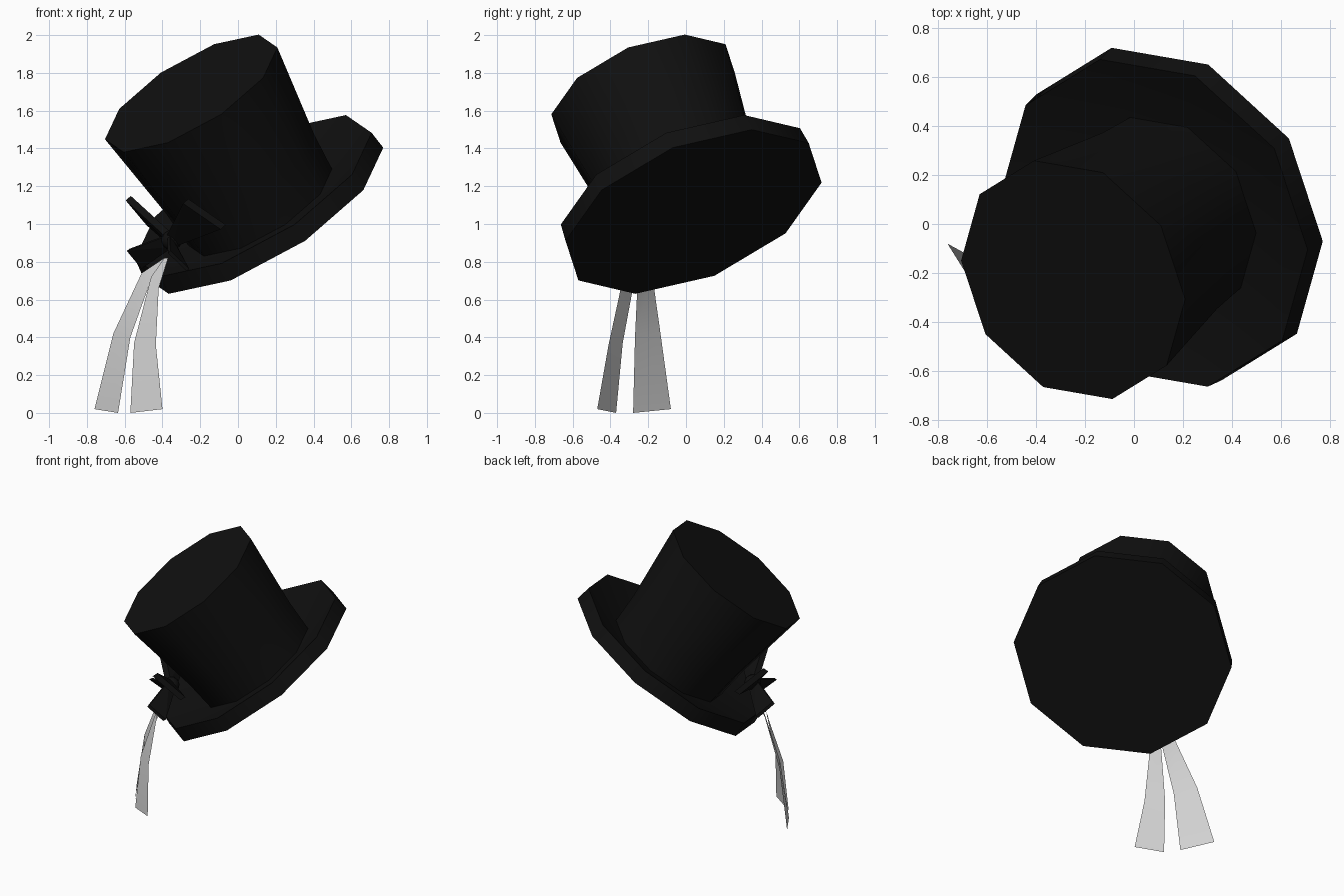
import bpy, bmesh, math
from mathutils import Matrix, Vector

cube = bpy.data.objects.get("Cube")
if cube:
    bpy.data.objects.remove(cube, do_unlink=True)


def material(name, value):
    m = bpy.data.materials.new(name)
    m.use_nodes = True
    colour = (value, value, value, 1)
    m.diffuse_color = colour
    m.node_tree.nodes["Principled BSDF"].inputs["Base Color"].default_value = colour
    return m


black = material("black felt", 0.005)
grey = material("light grey ribbon", 0.65)

# Tilted frame of the hat: local x points to the bow, local z up the crown
axis = Vector((-0.487, -0.343, 0.803)).normalized()
side = Vector((-0.687, -0.425, -0.595))
side = (side - axis * side.dot(axis)).normalized()
tangent = axis.cross(side)
frame = Matrix((side, tangent, axis)).transposed().to_4x4()
frame.translation = (0.132, 0.04, 1.065)


def finish(name, bm, mat, matrix=None, smooth=True):
    bmesh.ops.recalc_face_normals(bm, faces=bm.faces)
    mesh = bpy.data.meshes.new(name)
    bm.to_mesh(mesh)
    bm.free()
    ob = bpy.data.objects.new(name, mesh)
    bpy.context.collection.objects.link(ob)
    mesh.materials.append(mat)
    if matrix:
        ob.matrix_world = matrix
    if smooth:
        bpy.ops.object.select_all(action="DESELECT")
        ob.select_set(True)
        bpy.context.view_layer.objects.active = ob
        bpy.ops.object.shade_smooth_by_angle(angle=math.radians(40))
    return ob


def lathe(name, profile, sides=10):
    """Closed solid of revolution from (radius, height) points."""
    bm = bmesh.new()
    rings = []
    for r, h in profile:
        angles = [math.tau * k / sides for k in range(sides)]
        rings.append([bm.verts.new((r * math.cos(a), r * math.sin(a), h)) for a in angles])
    for low, high in zip(rings, rings[1:]):
        for k in range(sides):
            j = (k + 1) % sides
            bm.faces.new((low[k], low[j], high[j], high[k]))
    bm.faces.new(rings[0])
    bm.faces.new(rings[-1])
    return finish(name, bm, black, frame)


# Upturned brim and flared crown
lathe("brim", [(0.73, 0), (0.718, 0.105), (0.44, 0.03)])
lathe("crown", [(0.435, 0.02), (0.45, 0.25), (0.523, 0.78)])

# Bow: knot, two loops and two short tails
bow = frame @ Matrix.Translation((0.55, 0, 0.22))
bm = bmesh.new()
bmesh.ops.create_icosphere(bm, subdivisions=2, radius=0.055)
finish("bow_knot", bm, black, bow)


def wedge(name, corners, sign, thick):
    """Flat wing from the knot to two outer corners (out, along, up)."""
    bm = bmesh.new()
    for out, along, up in [(0, 0, 0.035), (0, 0, -0.035)] + corners:
        for d in (-thick, thick):
            bm.verts.new((out + d, sign * along, up))
    bmesh.ops.convex_hull(bm, input=bm.verts)
    finish(name, bm, black, bow, smooth=False)


for label, sign in (("left", 1), ("right", -1)):
    wedge(label + "_bow_loop", [(-0.05, 0.28, 0.23), (-0.12, 0.36, 0.01)], sign, 0.02)
    wedge(label + "_bow_tail", [(0.15, 0.2, 0.04), (0.12, 0.22, -0.1)], sign, 0.01)


# Hanging ribbons, widening toward the ends
def ribbon(name, left_edge, right_edge):
    bm = bmesh.new()
    a = [bm.verts.new(p) for p in left_edge]
    b = [bm.verts.new(p) for p in right_edge]
    for i in range(len(a) - 1):
        bm.faces.new((a[i], a[i + 1], b[i + 1], b[i]))
    finish(name, bm, grey)


ribbon("right_ribbon",
       [(-0.39, -0.24, 0.82), (-0.51, -0.18, 0.74), (-0.66, -0.135, 0.42), (-0.76, -0.08, 0.02)],
       [(-0.37, -0.27, 0.82), (-0.455, -0.255, 0.72), (-0.57, -0.27, 0.4), (-0.635, -0.28, 0)])
ribbon("left_ribbon",
       [(-0.39, -0.27, 0.82), (-0.46, -0.27, 0.72), (-0.55, -0.335, 0.37), (-0.57, -0.37, 0)],
       [(-0.37, -0.3, 0.82), (-0.42, -0.345, 0.66), (-0.435, -0.41, 0.36), (-0.4, -0.47, 0.02)])
